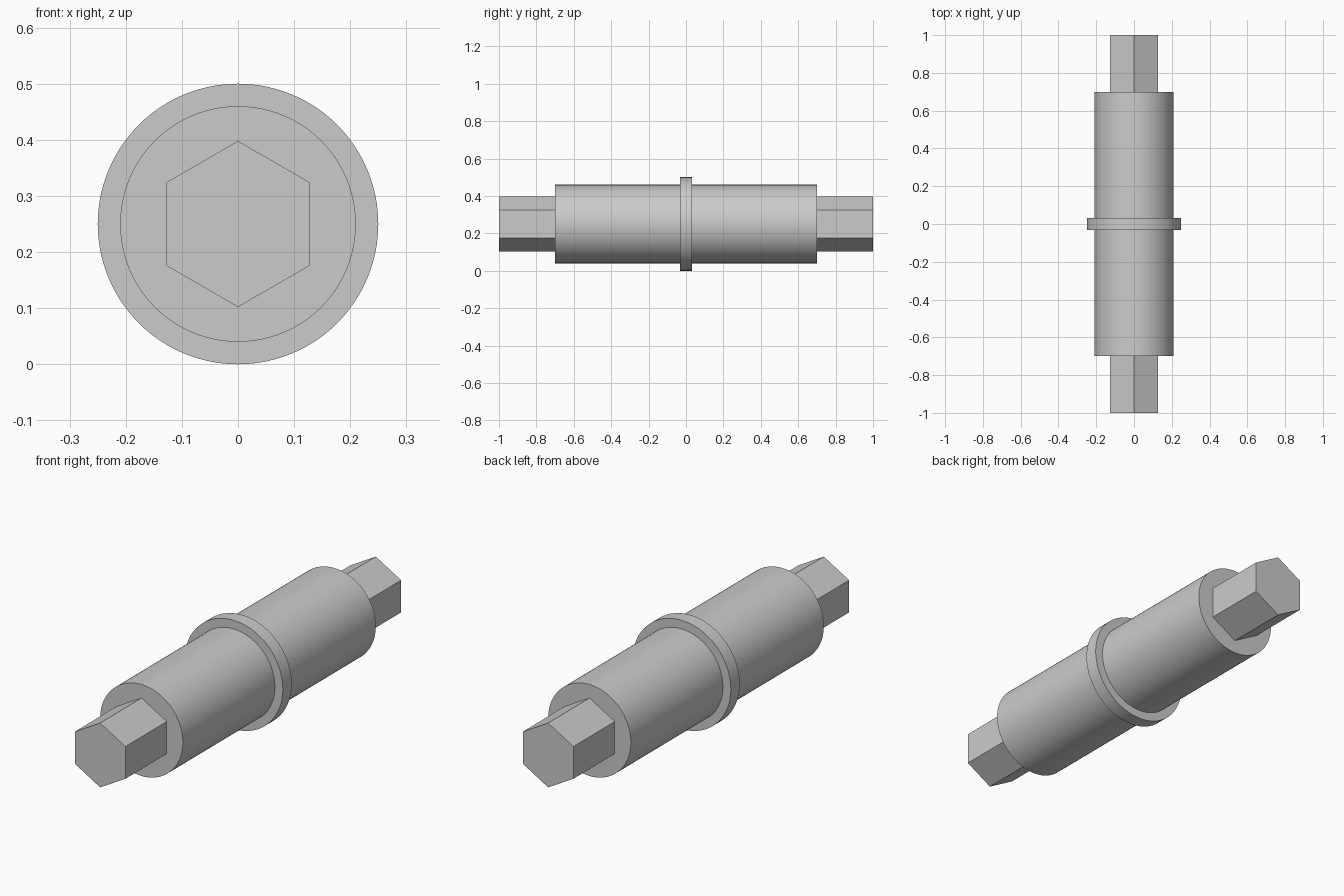
import bpy
import bmesh
from math import pi, radians
from mathutils import Matrix

AXIS_Z = 0.25        # height of the shaft axis
HALF_LENGTH = 1.0
BODY_HALF = 0.70
COLLAR_HALF = 0.032
BODY_R, COLLAR_R, HEX_R = 0.21, 0.25, 0.148

cube = bpy.data.objects.get("Cube")
if cube:
    bpy.data.objects.remove(cube, do_unlink=True)

# Single plain grey
grey = bpy.data.materials.new("plain_grey")
grey.use_nodes = True
colour = (0.6, 0.6, 0.6, 1)
grey.diffuse_color = colour
grey.node_tree.nodes["Principled BSDF"].inputs["Base Color"].default_value = colour


def add_object(name, bm):
    bmesh.ops.recalc_face_normals(bm, faces=bm.faces)
    mesh = bpy.data.meshes.new(name)
    bm.to_mesh(mesh)
    bm.free()
    mesh.materials.append(grey)
    obj = bpy.data.objects.new(name, mesh)
    obj.location.z = AXIS_Z
    bpy.context.collection.objects.link(obj)
    return obj


# Round body and central collar, turned from one stepped profile
half = [(COLLAR_R, COLLAR_HALF), (BODY_R, COLLAR_HALF), (BODY_R, BODY_HALF), (0, BODY_HALF)]
profile = [(r, -y) for r, y in reversed(half)] + half
bm = bmesh.new()
verts = [bm.verts.new((r, y, 0)) for r, y in profile]
edges = [bm.edges.new(pair) for pair in zip(verts, verts[1:])]
bmesh.ops.spin(bm, geom=verts + edges, cent=(0, 0, 0), axis=(0, 1, 0),
               angle=2 * pi, steps=96, use_merge=True)
bmesh.ops.remove_doubles(bm, verts=bm.verts, dist=0.0001)
body = add_object("round_body_with_collar", bm)
bpy.ops.object.select_all(action="DESELECT")
body.select_set(True)
bpy.context.view_layer.objects.active = body
bpy.ops.object.shade_smooth_by_angle(angle=radians(30))

# Hexagonal drive ends, one corner pointing up
for name, side in (("front_hex_end", -1), ("back_hex_end", 1)):
    bm = bmesh.new()
    centre = side * (BODY_HALF + HALF_LENGTH) / 2
    bmesh.ops.create_cone(
        bm, cap_ends=True, segments=6, radius1=HEX_R, radius2=HEX_R,
        depth=HALF_LENGTH - BODY_HALF,
        matrix=Matrix.Translation((0, centre, 0)) @ Matrix.Rotation(pi / 2, 4, "X"))
    # Align a corner with the vertical
    top = max(v.co.z for v in bm.verts)
    if top < HEX_R * 0.99:
        bmesh.ops.rotate(bm, verts=bm.verts, matrix=Matrix.Rotation(pi / 6, 3, "Y"))
    add_object(name, bm)
